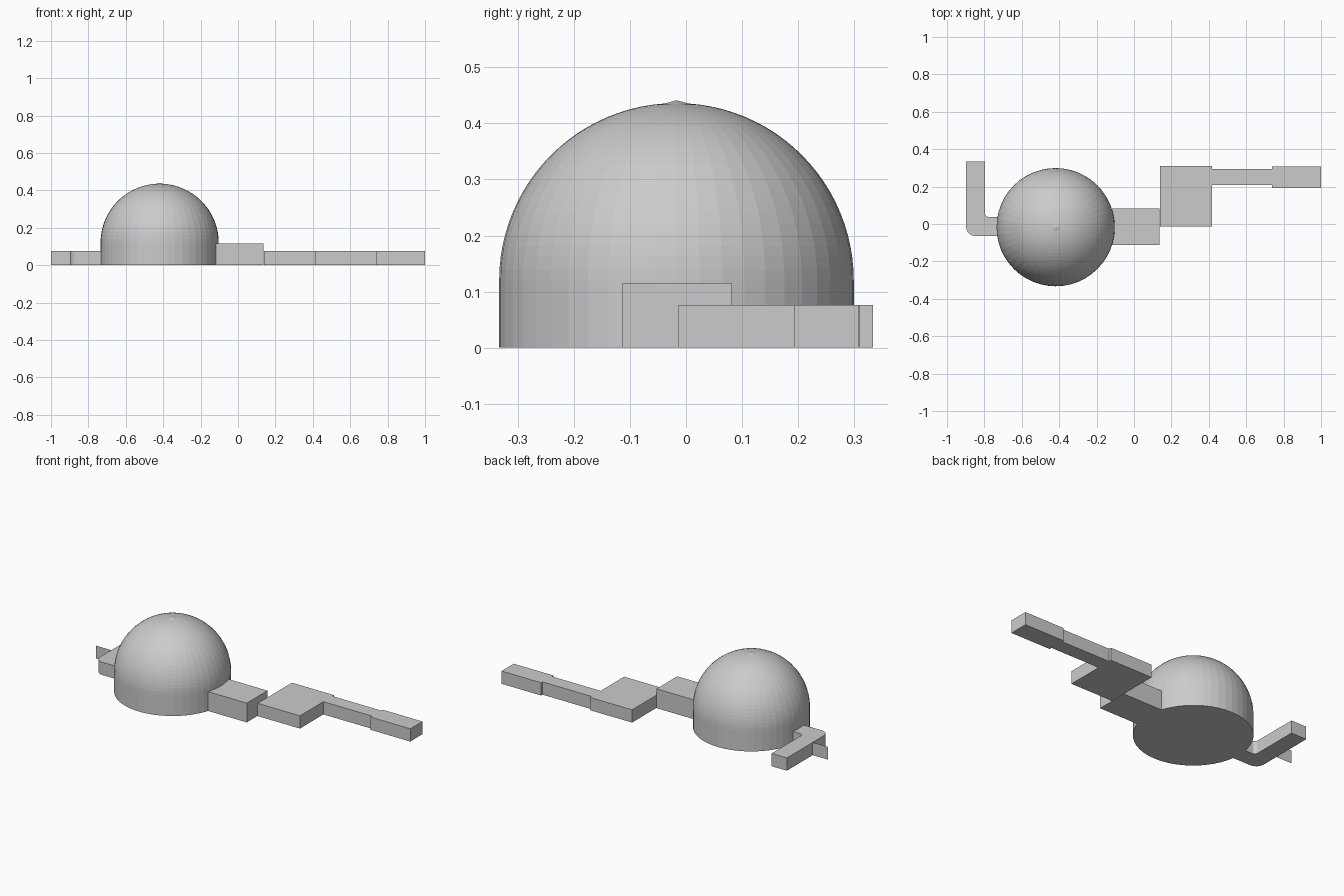
import bpy
import bmesh
from math import sin, cos, pi

if "Cube" in bpy.data.objects:
    bpy.data.objects.remove(bpy.data.objects["Cube"])


def make_object(name, bm):
    bmesh.ops.recalc_face_normals(bm, faces=bm.faces)
    mesh = bpy.data.meshes.new(name)
    bm.to_mesh(mesh)
    bm.free()
    obj = bpy.data.objects.new(name, mesh)
    bpy.context.collection.objects.link(obj)
    return obj


def prism(name, outline, height):
    """Extrude a plan outline upward from the ground."""
    bm = bmesh.new()
    face = bm.faces.new([bm.verts.new((x, y, 0)) for x, y in outline])
    top = bmesh.ops.extrude_face_region(bm, geom=[face], use_keep_orig=True)
    verts = [v for v in top["geom"] if isinstance(v, bmesh.types.BMVert)]
    bmesh.ops.translate(bm, verts=verts, vec=(0, 0, height))
    return make_object(name, bm)


def box(name, x0, x1, y0, y1, height):
    return prism(name, [(x0, y0), (x1, y0), (x1, y1), (x0, y1)], height)


def arc(cx, cy, r, a0, a1, n=6):
    return [(cx + r * cos(a0 + (a1 - a0) * i / n),
             cy + r * sin(a0 + (a1 - a0) * i / n)) for i in range(n + 1)]


# Domed hall: straight drum, hemispherical roof and small pointed tip
SIDES, RADIUS, DRUM = 48, 0.316, 0.12
CX, CY = -0.419, -0.017
profile = [(RADIUS, 0.0)]
RINGS = 24
for i in range(RINGS):
    a = pi / 2 * i / RINGS
    profile.append((RADIUS * cos(a), DRUM + RADIUS * sin(a)))
bm = bmesh.new()
rings = [[bm.verts.new((CX + r * cos(2 * pi * k / SIDES),
                        CY + r * sin(2 * pi * k / SIDES), z))
          for k in range(SIDES)] for r, z in profile]
for low, high in zip(rings, rings[1:]):
    for k in range(SIDES):
        n = (k + 1) % SIDES
        bm.faces.new((low[k], low[n], high[n], high[k]))
apex = bm.verts.new((CX, CY, 0.441))
for k in range(SIDES):
    bm.faces.new((rings[-1][k], rings[-1][(k + 1) % SIDES], apex))
bm.faces.new(rings[0][::-1])
make_object("domed_hall", bm)

# Chain of low blocks on the right
box("entrance_block", -0.118, 0.137, -0.113, 0.082, 0.115)
box("wide_block", 0.139, 0.417, -0.013, 0.309, 0.076)
box("narrow_corridor", 0.417, 0.739, 0.208, 0.294, 0.076)
box("end_block", 0.739, 1.0, 0.193, 0.307, 0.076)

# L-shaped corridor on the left with rounded corners
outline = [(-0.70, -0.064), (-0.70, 0.037)]
outline += arc(-0.775, 0.059, 0.022, -pi / 2, -pi)
outline += [(-0.797, 0.333), (-0.898, 0.333)]
outline += arc(-0.848, -0.014, 0.05, pi, 1.5 * pi)
prism("bent_corridor", outline, 0.076)

# Thin wall sticking out of the bent corridor
bm = bmesh.new()
bm.faces.new([bm.verts.new(p) for p in
              ((-1, 0.09, 0), (-0.898, 0.09, 0),
               (-0.898, 0.09, 0.076), (-1, 0.09, 0.076))])
make_object("thin_wall", bm)
